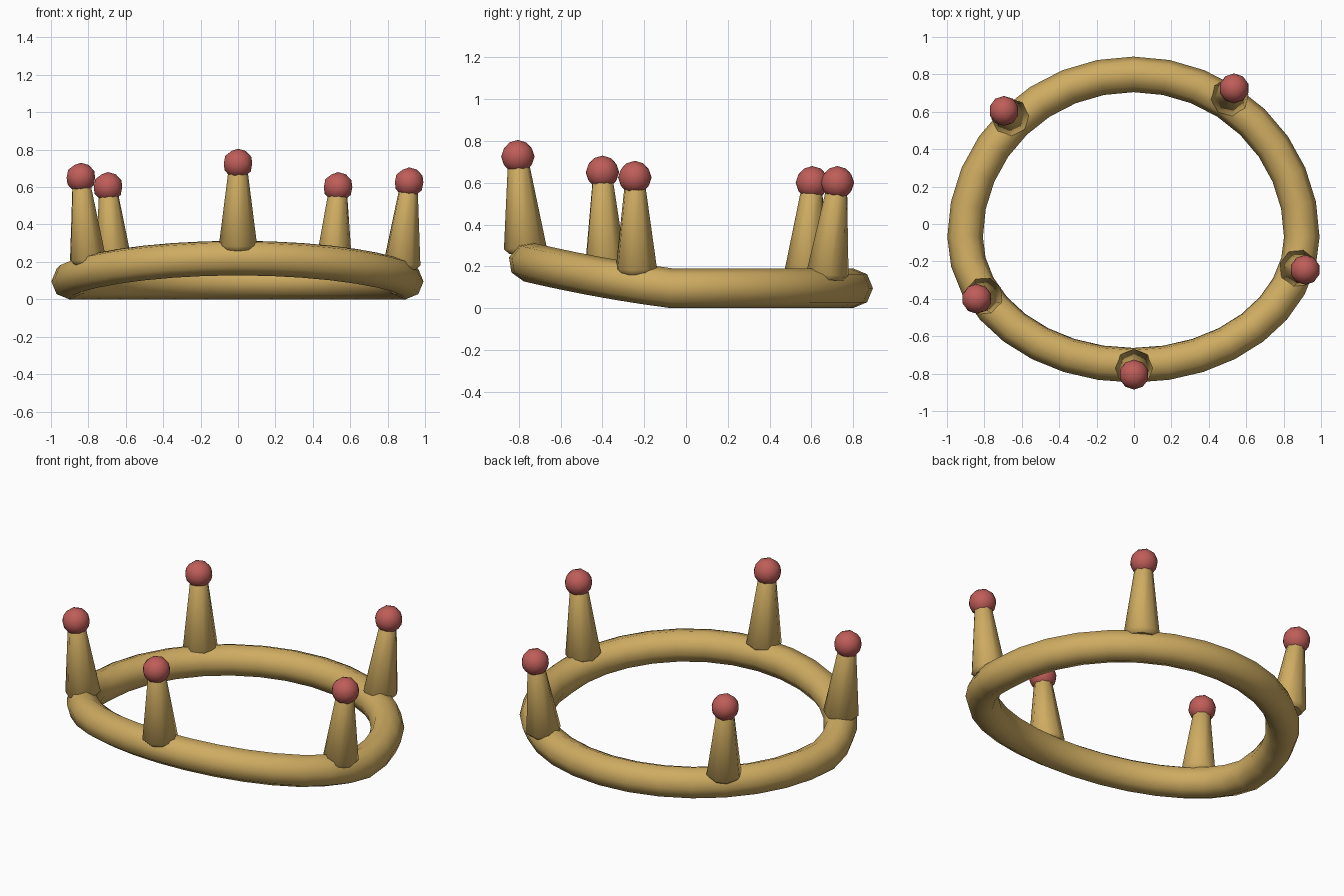
import bpy, bmesh, math
from mathutils import Vector, Matrix

if "Cube" in bpy.data.objects:
    bpy.data.objects.remove(bpy.data.objects["Cube"])


def material(name, rgb):
    m = bpy.data.materials.new(name)
    m.diffuse_color = (*rgb, 1)
    m.use_nodes = True
    m.node_tree.nodes["Principled BSDF"].inputs["Base Color"].default_value = m.diffuse_color
    return m


GOLD = material("gold", (0.62, 0.41, 0.12))
RED = material("red_gem", (0.52, 0.11, 0.10))


def finish(bm, name, mat):
    bmesh.ops.recalc_face_normals(bm, faces=bm.faces)
    for f in bm.faces:
        f.smooth = len(f.verts) < 5
    me = bpy.data.meshes.new(name)
    bm.to_mesh(me)
    bm.free()
    me.materials.append(mat)
    ob = bpy.data.objects.new(name, me)
    bpy.context.collection.objects.link(ob)
    return ob


def loft(name, rings, mat, closed):
    """Skin a list of vertex rings; cap the ends unless closed."""
    bm = bmesh.new()
    loops = [[bm.verts.new(p) for p in r] for r in rings]
    n, k = len(loops), len(loops[0])
    for i in range(n if closed else n - 1):
        a, b = loops[i], loops[(i + 1) % n]
        for j in range(k):
            bm.faces.new((a[j], a[(j + 1) % k], b[(j + 1) % k], b[j]))
    if not closed:
        bm.faces.new(loops[0])
        bm.faces.new(loops[-1])
    return finish(bm, name, mat)


# Band: round tube, flat at the back, front half squashed and bent upward
TUBE, HINGE = 0.095, -0.07


def band_point(t):
    s = math.sin(t)
    d = max(0, -s) * 0.685
    y = HINGE + (0.87 * s if s > 0 else -d)
    return Vector((0.9 * math.cos(t) - 0.003, y, TUBE + 0.13 * d + 0.077 * d * d))


rings = []
for i in range(32):
    t = math.tau * i / 32
    tangent = (band_point(t + 0.02) - band_point(t - 0.02)).normalized()
    d = max(0, -math.sin(t)) * 0.685
    slope = 0.13 + 0.154 * d if d > 0.01 else (0.065 if abs(math.sin(t)) < 0.01 else 0)
    up = Vector((0, slope, 1)).normalized()
    out = tangent.cross(up).normalized()
    up = out.cross(tangent).normalized()
    rings.append([band_point(t) + TUBE * (math.cos(a) * out + math.sin(a) * up)
                  for a in (math.tau * j / 8 for j in range(8))])
loft("band", rings, GOLD, True)

# Spikes lean outward; each is an eight-sided cone with a bevelled foot and a ball
SPIKES = [
    ("front", (0, -0.768, 0.265), (0, -0.805, 0.725)),
    ("right", (0.875, -0.237, 0.165), (0.915, -0.245, 0.625)),
    ("left", (-0.80, -0.385, 0.19), (-0.84, -0.40, 0.65)),
    ("back_right", (0.51, 0.675, 0.14), (0.535, 0.725, 0.60)),
    ("back_left", (-0.66, 0.57, 0.14), (-0.695, 0.605, 0.60)),
]
for name, base, tip in SPIKES:
    base, tip = Vector(base), Vector(tip)
    axis = tip - base
    length = axis.length
    rot = Vector((0, 0, 1)).rotation_difference(axis).to_matrix()
    turn = math.atan2(base.y, base.x)
    profile = [(0.078, 0), (0.102, 0.025), (0.053, length - 0.05), (0.04, length - 0.03)]
    loft(name + "_spike",
         [[base + rot @ Vector((r * math.cos(turn + math.tau * j / 8),
                                r * math.sin(turn + math.tau * j / 8), h))
           for j in range(8)] for r, h in profile], GOLD, False)
    bm = bmesh.new()
    bmesh.ops.create_icosphere(bm, subdivisions=2, radius=0.08,
                               matrix=Matrix.Translation(tip))
    finish(bm, name + "_ball", RED)
